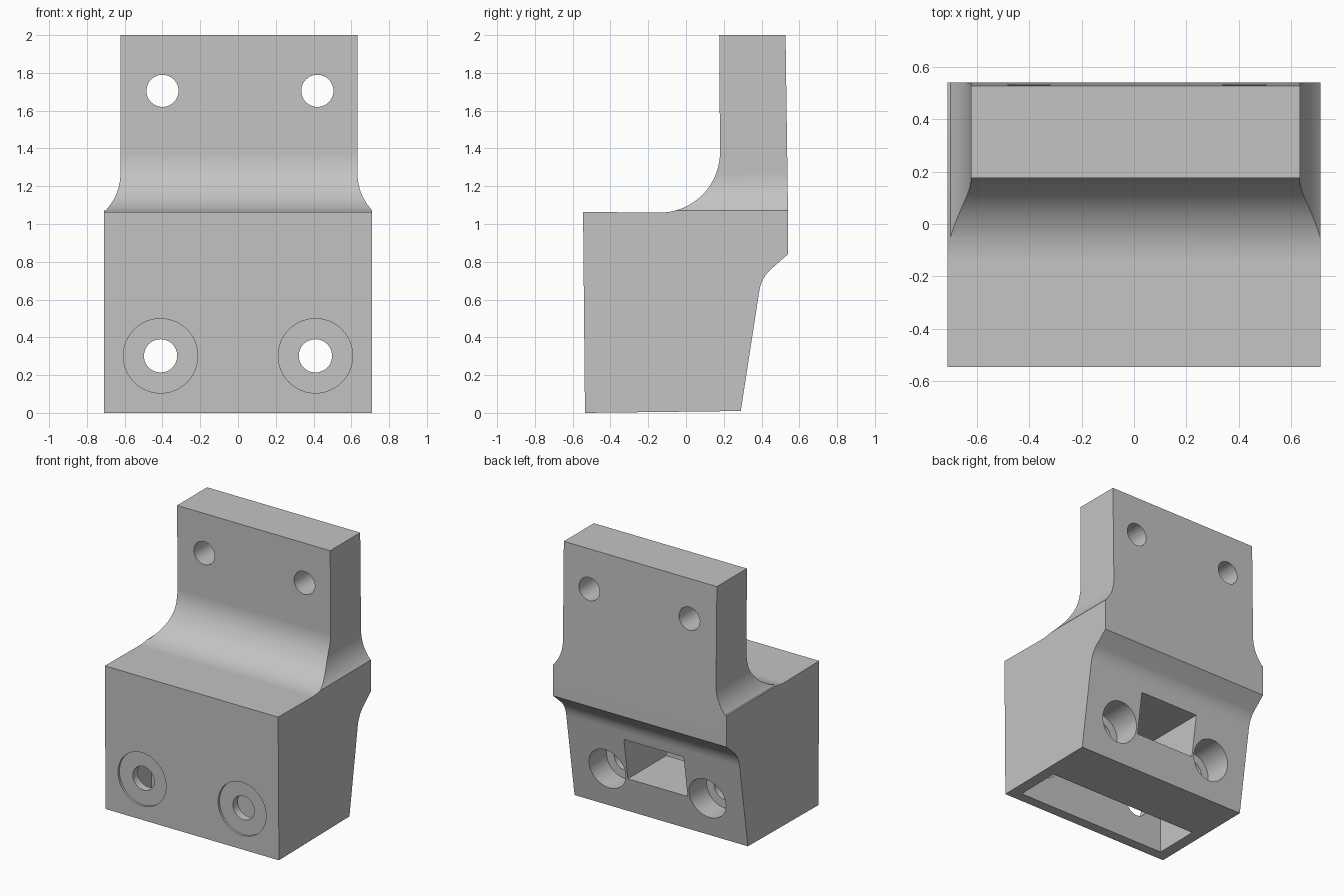
import bpy, bmesh, math
from mathutils import Matrix, Vector

cube = bpy.data.objects.get("Cube")
if cube:
    bpy.data.objects.remove(cube, do_unlink=True)

grey = bpy.data.materials.new("plain_grey")
grey.use_nodes = True
colour = (0.55, 0.55, 0.55, 1)
grey.diffuse_color = colour
grey.node_tree.nodes["Principled BSDF"].inputs["Base Color"].default_value = colour


def make_object(name, bm):
    bmesh.ops.recalc_face_normals(bm, faces=bm.faces)
    mesh = bpy.data.meshes.new(name)
    bm.to_mesh(mesh)
    bm.free()
    mesh.materials.append(grey)
    obj = bpy.data.objects.new(name, mesh)
    bpy.context.collection.objects.link(obj)
    return obj


def extrude(name, points, depth):
    """Extrude a closed outline of 3D points along a vector."""
    bm = bmesh.new()
    face = bm.faces.new([bm.verts.new(p) for p in points])
    new = bmesh.ops.extrude_face_region(bm, geom=[face])["geom"]
    verts = [v for v in new if isinstance(v, bmesh.types.BMVert)]
    bmesh.ops.translate(bm, verts=verts, vec=depth)
    return make_object(name, bm)


def arc(cx, cy, r, start, end, steps=20):
    angles = [math.radians(start + (end - start) * i / steps) for i in range(steps + 1)]
    return [(cx + r * math.cos(a), cy + r * math.sin(a)) for a in angles]


def box(name, low, high):
    bm = bmesh.new()
    bmesh.ops.create_cube(bm, size=1)
    low, high = Vector(low), Vector(high)
    bmesh.ops.scale(bm, verts=bm.verts, vec=high - low)
    bmesh.ops.translate(bm, verts=bm.verts, vec=(low + high) / 2)
    return make_object(name, bm)


def bore(name, x, z, r, y0, y1):
    """Cylinder along y from y0 to y1."""
    bm = bmesh.new()
    place = Matrix.Translation((x, (y0 + y1) / 2, z)) @ Matrix.Rotation(math.pi / 2, 4, 'X')
    bmesh.ops.create_cone(bm, cap_ends=True, segments=48, radius1=r, radius2=r,
                          depth=y1 - y0, matrix=place)
    return make_object(name, bm)


def boolean(target, cutter, operation):
    cutter.hide_render = True
    mod = target.modifiers.new("cut", 'BOOLEAN')
    mod.operation, mod.solver, mod.object = operation, 'EXACT', cutter
    bpy.context.view_layer.objects.active = target
    bpy.ops.object.modifier_apply(modifier=mod.name)
    bpy.data.objects.remove(cutter, do_unlink=True)


# Side outline: block, filleted step up to the plate, sloped back with a lip
side = [(-0.535, 0), (0.29, 0.01), (0.387, 0.64)]
side += [(0.392, 0.665), (0.402, 0.695), (0.418, 0.725), (0.44, 0.752)]
side += [(0.54, 0.84), (0.54, 1.07), (0.527, 2), (0.176, 2)]
side += arc(-0.14, 1.38, 0.32, 0, -90) + [(-0.545, 1.064)]
bracket = extrude("bracket_body", [(-0.71, y, z) for y, z in side], (1.42, 0, 0))

# Front outline: the plate is narrower and flares out to the block
flare_r, flare_z = 0.29, 1.27
front = [(0.71, -0.1), (0.71, 1.07)]
front += arc(0.632 + flare_r, flare_z, flare_r, 223, 180, 12) + [(0.632, 2.1)]
front += [(-0.622, 2.1)] + arc(-0.622 - flare_r, flare_z, flare_r, 0, -43, 12)
front += [(-0.71, 1.07), (-0.71, -0.1)]
front = [(x * 1.0005 if abs(x) > 0.7 else x, z) for x, z in front]
outline = extrude("front_outline", [(x, -1, z) for x, z in front], (0, 2, 0))
boolean(bracket, outline, 'INTERSECT')

# Pocket open at the bottom, and the window from the back into it
pocket = box("pocket", (-0.625, -0.46, -0.2), (0.625, -0.12, 0.58))
boolean(bracket, pocket, 'DIFFERENCE')
window = box("back_window", (-0.245, -0.2, 0.27), (0.245, 0.8, 0.58))
boolean(bracket, window, 'DIFFERENCE')

# Lower bolt holes with a shallow front recess and a deep back counterbore
for x in (-0.41, 0.41):
    for r, y0, y1 in ((0.197, -0.8, -0.52), (0.088, -0.8, 0.8), (0.15, 0.13, 0.8)):
        boolean(bracket, bore("lower_hole", x, 0.302, r, y0, y1), 'DIFFERENCE')

# Upper mounting holes
for x in (-0.4, 0.42):
    boolean(bracket, bore("upper_hole", x, 1.705, 0.085, -0.2, 0.8), 'DIFFERENCE')

# Smooth fillets and bores, crisp edges elsewhere
bpy.ops.object.select_all(action='DESELECT')
bracket.select_set(True)
bpy.context.view_layer.objects.active = bracket
bpy.ops.object.shade_smooth_by_angle(angle=math.radians(25))
weighted = bracket.modifiers.new("even_normals", 'WEIGHTED_NORMAL')
weighted.keep_sharp = True
